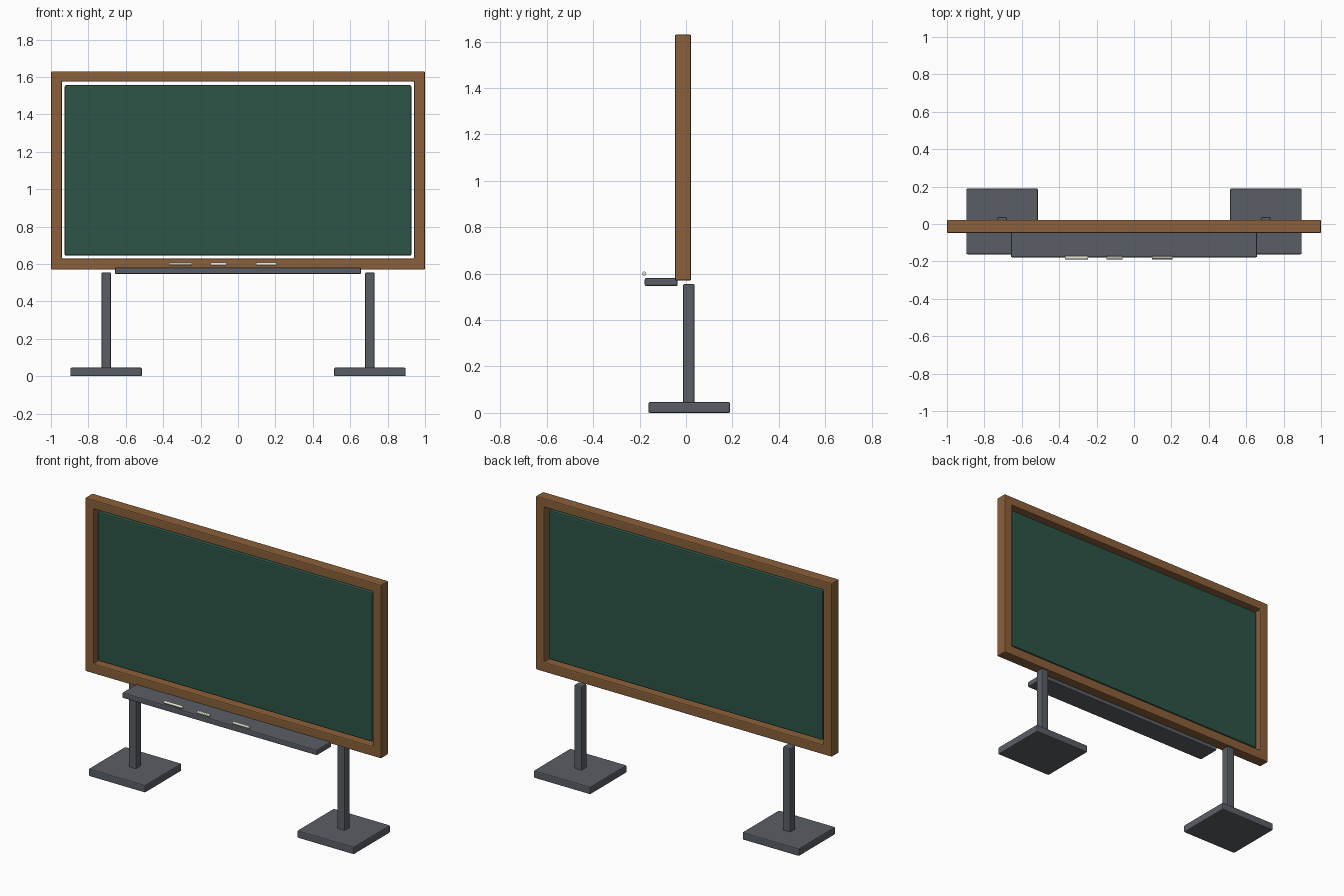
import bpy
import bmesh
from math import pi

default = bpy.data.objects.get("Cube")
if default:
    bpy.data.objects.remove(default, do_unlink=True)


def material(name, color):
    mat = bpy.data.materials.new(name)
    mat.use_nodes = True
    mat.diffuse_color = (*color, 1)
    mat.node_tree.nodes["Principled BSDF"].inputs["Base Color"].default_value = (*color, 1)
    return mat


wood = material("brown wood", (0.258, 0.117, 0.042))
green = material("board green", (0.026, 0.089, 0.063))
metal = material("grey metal", (0.102, 0.114, 0.133))
white = material("chalk white", (0.80, 0.78, 0.70))


def finish(obj, name, mat, bevel):
    """Name and colour a part and round its edges slightly."""
    obj.name = obj.data.name = name
    obj.data.materials.append(mat)
    if bevel:
        mod = obj.modifiers.new("soft edges", 'BEVEL')
        mod.width = bevel
        mod.segments = 2
        mod.limit_method = 'ANGLE'
    return obj


def box(name, mat, xs, ys, zs, bevel=0.006):
    """Box given by its range along each axis."""
    spans = (xs, ys, zs)
    bpy.ops.mesh.primitive_cube_add(size=1, location=[sum(s) / 2 for s in spans])
    obj = bpy.context.object
    obj.scale = [s[1] - s[0] for s in spans]
    bpy.ops.object.transform_apply(location=False, rotation=False, scale=True)
    return finish(obj, name, mat, bevel)


# Wooden frame: a rectangular ring extruded from front to back
def ring_frame(name, mat, outer, inner, front, back):
    bm = bmesh.new()
    loops = []
    for half, low, high in (outer, inner):
        corners = ((-half, low), (half, low), (half, high), (-half, high))
        loops.append([bm.verts.new((x, front, z)) for x, z in corners])
    out, inn = loops
    for i in range(4):
        j = (i + 1) % 4
        bm.faces.new((out[i], out[j], inn[j], inn[i]))
    grown = bmesh.ops.extrude_face_region(bm, geom=bm.faces[:])
    moved = [v for v in grown["geom"] if isinstance(v, bmesh.types.BMVert)]
    bmesh.ops.translate(bm, verts=moved, vec=(0, back - front, 0))
    bmesh.ops.recalc_face_normals(bm, faces=bm.faces[:])
    mesh = bpy.data.meshes.new(name)
    bm.to_mesh(mesh)
    bm.free()
    obj = bpy.data.objects.new(name, mesh)
    bpy.context.collection.objects.link(obj)
    return finish(obj, name, mat, 0.006)


ring_frame("frame", wood, (1.0, 0.57, 1.63), (0.942, 0.63, 1.575), -0.048, 0.022)

# Writing panel, set loosely inside the frame and visible from both sides
box("writing_panel", green, (-0.927, 0.927), (-0.031, 0.005), (0.645, 1.556), 0.008)

# Chalk tray along the front
box("chalk_tray", metal, (-0.658, 0.658), (-0.178, -0.036), (0.547, 0.581))

# Chalk sticks
for i, (start, end) in enumerate(((-0.37, -0.246), (-0.147, -0.062), (0.095, 0.206))):
    bpy.ops.mesh.primitive_cylinder_add(vertices=12, radius=0.009, depth=end - start,
                                        location=((start + end) / 2, -0.18, 0.6),
                                        rotation=(0, pi / 2, 0))
    finish(bpy.context.object, f"chalk_stick_{i + 1}", white, 0)
    bpy.ops.object.shade_smooth_by_angle()

# Posts and floor plates on both sides
for side, x in (("right", -0.705), ("left", 0.705)):
    box(f"{side}_post", metal, (x - 0.025, x + 0.025), (-0.013, 0.037), (0.04, 0.555))
    box(f"{side}_base", metal, (x - 0.191, x + 0.191), (-0.162, 0.19), (0, 0.046))
